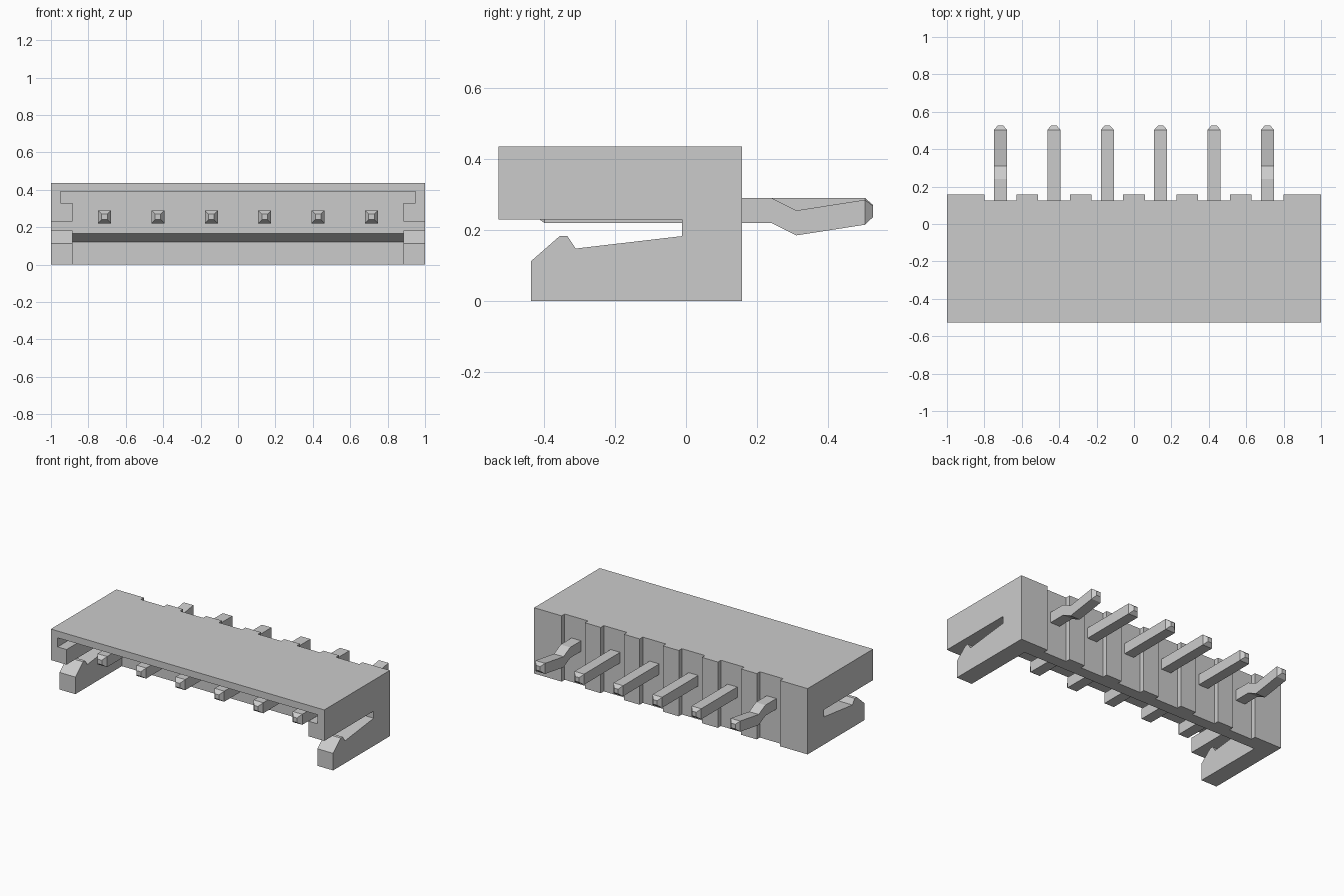
import bpy, bmesh

if "Cube" in bpy.data.objects:
    bpy.data.objects.remove(bpy.data.objects["Cube"])


def make_object(name, bm):
    bmesh.ops.recalc_face_normals(bm, faces=bm.faces)
    mesh = bpy.data.meshes.new(name)
    bm.to_mesh(mesh)
    bm.free()
    ob = bpy.data.objects.new(name, mesh)
    bpy.context.collection.objects.link(ob)
    return ob


def extrude_yz(name, profile, x0, x1):
    """Solid from a side profile of (y, z) points, extruded along x."""
    bm = bmesh.new()
    face = bm.faces.new([bm.verts.new((x0, y, z)) for y, z in profile])
    ext = bmesh.ops.extrude_face_region(bm, geom=[face])
    for v in ext["geom"]:
        if isinstance(v, bmesh.types.BMVert):
            v.co.x = x1
    return make_object(name, bm)


def block(name, x0, x1, y0, y1, z0, z1):
    return extrude_yz(name, [(y0, z0), (y1, z0), (y1, z1), (y0, z1)], x0, x1)


def cut(target, cutter):
    cutter.hide_render = True
    mod = target.modifiers.new("cut", 'BOOLEAN')
    mod.operation = 'DIFFERENCE'
    mod.solver = 'EXACT'
    mod.object = cutter
    bpy.context.view_layer.objects.active = target
    bpy.ops.object.modifier_apply(modifier=mod.name)
    bpy.data.objects.remove(cutter)


def pin(name, x, stations):
    """Square bar lofted through (y, z centre, half size) stations."""
    bm = bmesh.new()
    rings = [[bm.verts.new((x + sx * h, y, z + sz * h))
              for sx, sz in ((-1, -1), (1, -1), (1, 1), (-1, 1))]
             for y, z, h in stations]
    for a, b in zip(rings, rings[1:]):
        for i in range(4):
            j = (i + 1) % 4
            bm.faces.new((a[i], a[j], b[j], b[i]))
    bm.faces.new(rings[0])
    bm.faces.new(rings[-1])
    return make_object(name, bm)


# Housing: side profile with slot and hooked latch arm
housing = extrude_yz("housing", [
    (-0.527, 0.435), (0.158, 0.435), (0.158, 0), (-0.435, 0),
    (-0.435, 0.113), (-0.355, 0.183), (-0.333, 0.183), (-0.31, 0.148),
    (-0.011, 0.183), (-0.011, 0.23), (-0.527, 0.23)], -1, 1)

# Open cavity between the arms, with the undercut back wall
cut(housing, extrude_yz("cavity_cutter", [
    (-1, -0.1), (-1, 0.39), (-0.011, 0.39), (-0.011, 0.165),
    (0.05, 0.12), (0.05, -0.1)], -0.885, 0.885))

# Grooves in the side walls, under the roof
for s in (-1, 1):
    x0, x1 = sorted((s * 0.8, s * 0.95))
    cut(housing, block("groove_cutter", x0, x1, -1, -0.011, 0.33, 0.39))

# Pins and the rear notches behind them
xs = [(i - 2.5) * 0.2855 for i in range(6)]
front = [(-0.425, 0.255, 0.015), (-0.398, 0.255, 0.035)]
straight = front + [(0.503, 0.255, 0.035), (0.526, 0.255, 0.015)]
kinked = front + [(0.24, 0.255, 0.035), (0.31, 0.22, 0.035),
                  (0.503, 0.25, 0.035), (0.526, 0.252, 0.015)]
for i, x in enumerate(xs):
    cut(housing, block("notch_cutter", x - 0.085, x + 0.085, 0.126, 0.3, -0.1, 0.6))
    pin(f"pin_{i + 1}", x, kinked if i in (0, 5) else straight)
